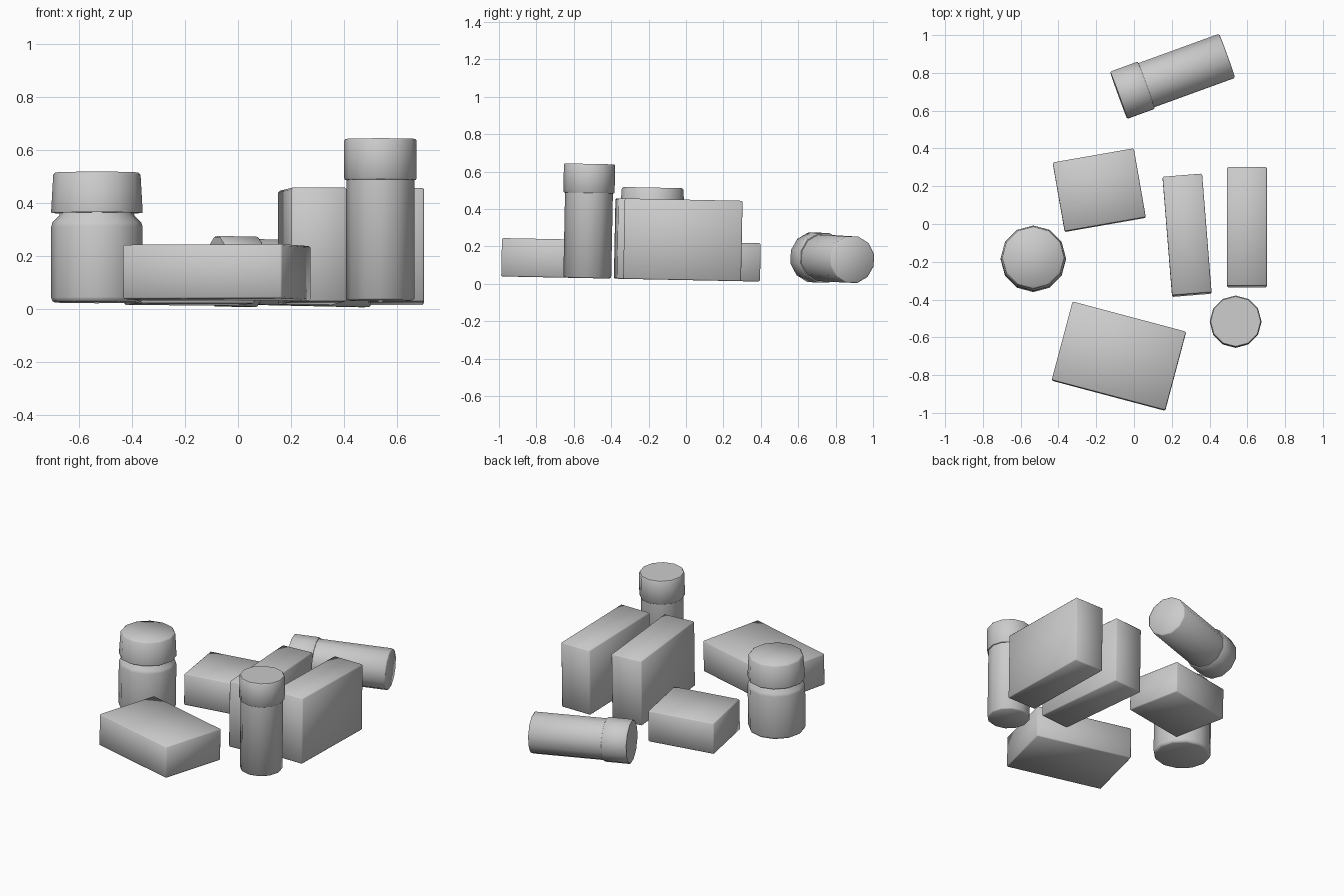
import bpy, bmesh, math
from mathutils import Matrix, Vector

if "Cube" in bpy.data.objects:
    bpy.data.objects.remove(bpy.data.objects["Cube"])

# The whole group leans very slightly towards the back
TILT = Matrix.Translation((0, 0, 0.02)) @ Matrix.Rotation(-0.02, 4, 'X')


def finish(name, bm, matrix):
    bmesh.ops.recalc_face_normals(bm, faces=bm.faces)
    me = bpy.data.meshes.new(name)
    bm.to_mesh(me)
    bm.free()
    ob = bpy.data.objects.new(name, me)
    bpy.context.collection.objects.link(ob)
    ob.matrix_world = TILT @ matrix
    bpy.ops.object.select_all(action='DESELECT')
    ob.select_set(True)
    bpy.context.view_layer.objects.active = ob
    bpy.ops.object.shade_smooth_by_angle(angle=math.radians(50))
    return ob


def carton(name, x, y, size, turn):
    bm = bmesh.new()
    bmesh.ops.create_cube(bm, size=1)
    bmesh.ops.scale(bm, vec=Vector(size), verts=bm.verts)
    bmesh.ops.translate(bm, vec=(0, 0, size[2] / 2), verts=bm.verts)
    bmesh.ops.bevel(bm, geom=bm.edges[:], offset=0.006, segments=1,
                    affect='EDGES', profile=0.5)
    finish(name, bm, Matrix.Translation((x, y, 0)) @ Matrix.Rotation(turn, 4, 'Z'))


def lathe(name, profile, matrix, sides=12):
    bm = bmesh.new()
    rings = [[bm.verts.new((r * math.cos(2 * math.pi * i / sides),
                            r * math.sin(2 * math.pi * i / sides), z))
              for i in range(sides)] for r, z in profile]
    for a, b in zip(rings, rings[1:]):
        for i in range(sides):
            j = (i + 1) % sides
            bm.faces.new((a[i], a[j], b[j], b[i]))
    bm.faces.new(rings[0])
    bm.faces.new(rings[-1])
    finish(name, bm, matrix)


# Cartons
carton("front_carton", -0.08, -0.702, (0.622, 0.43, 0.205), -0.26)
carton("small_carton", -0.184, 0.177, (0.436, 0.37, 0.205), 0.173)
carton("tall_carton_left", 0.281, -0.064, (0.21, 0.63, 0.43), 0.08)
carton("tall_carton_right", 0.598, -0.021, (0.21, 0.63, 0.43), 0)

# Wide jar with shoulder, neck and tapered lid
jar = Matrix.Translation((-0.533, -0.188, 0))
lathe("jar_body", [(0.158, 0), (0.168, 0.005), (0.173, 0.018), (0.173, 0.285),
                   (0.168, 0.302), (0.142, 0.328), (0.138, 0.345)], jar)
lathe("jar_lid", [(0.172, 0.338), (0.173, 0.343), (0.165, 0.482),
                  (0.157, 0.491)], jar)

# Slim bottles: one standing, one lying on its side
bottle_profile = [(0.12, 0), (0.128, 0.007), (0.128, 0.462)]
cap_profile = [(0.133, 0.456), (0.137, 0.461), (0.137, 0.604), (0.132, 0.611)]
standing = Matrix.Translation((0.538, -0.528, 0))
lying = (Matrix.Translation((0.493, 0.888, 0.127))
         @ Matrix.Rotation(math.radians(200), 4, 'Z')
         @ Matrix.Rotation(math.radians(89.2), 4, 'Y')
         @ Matrix.Rotation(math.radians(15), 4, 'Z'))
for label, m in (("standing", standing), ("lying", lying)):
    lathe(label + "_bottle_body", bottle_profile, m)
    lathe(label + "_bottle_cap", cap_profile, m)
